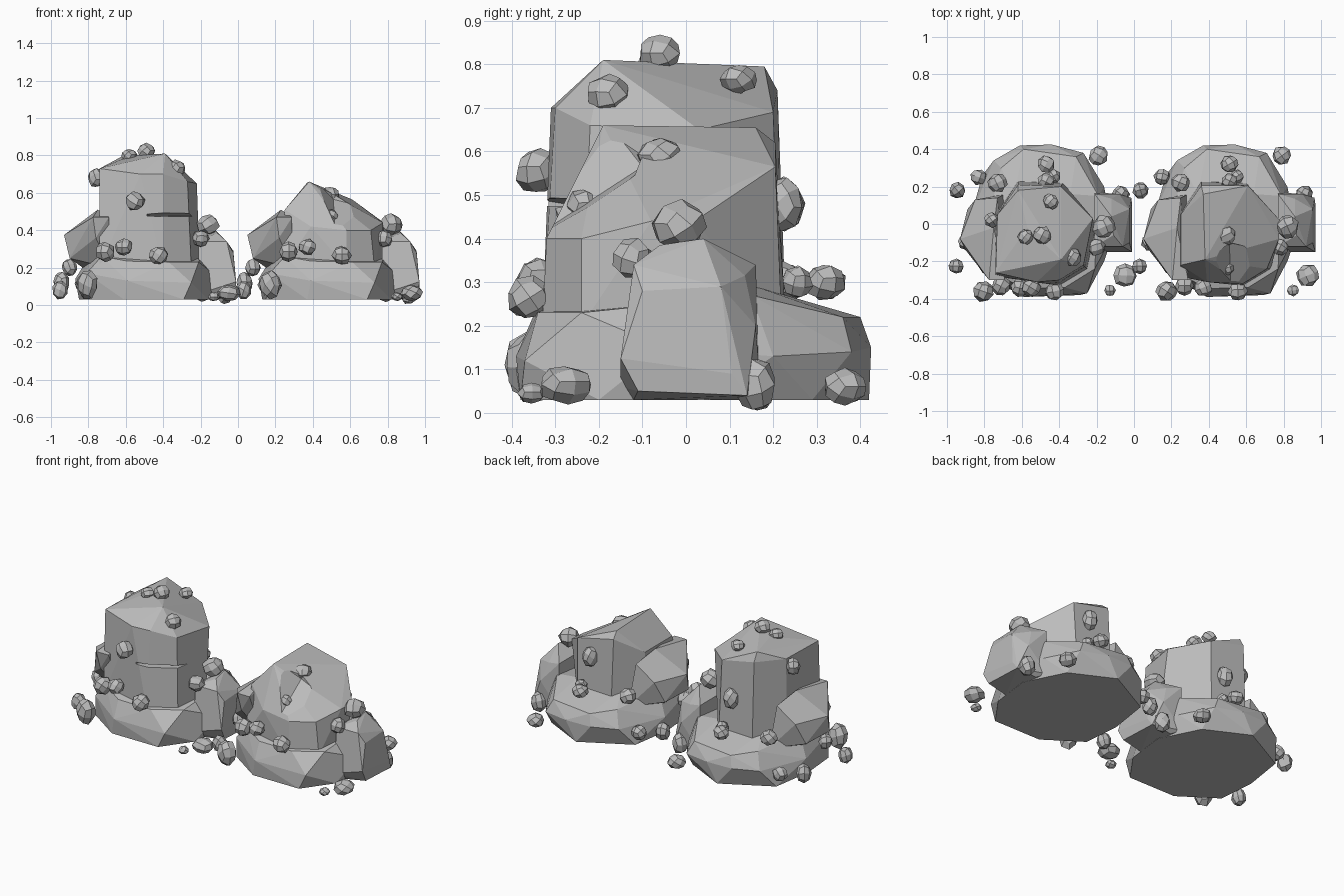
import bpy, bmesh, math, random
from mathutils import Vector, Matrix
random.seed(4)


def material(name, v):
    m = bpy.data.materials.new(name)
    m.diffuse_color = (v, v, v, 1)
    return m


STONE = material("grey_stone", 0.5)
OFF = 0.49          # the two piles sit at x = -OFF and x = +OFF


def finish(bm, name, dx):
    bmesh.ops.translate(bm, verts=bm.verts, vec=(dx, 0, 0))
    bmesh.ops.recalc_face_normals(bm, faces=bm.faces)
    me = bpy.data.meshes.new(name)
    bm.to_mesh(me)
    bm.free()
    ob = bpy.data.objects.new(name, me)
    me.materials.append(STONE)
    bpy.context.collection.objects.link(ob)
    return ob


def hull(name, pts, dx):
    """Faceted rock: convex hull of a few corner points."""
    bm = bmesh.new()
    for p in pts:
        bm.verts.new(p)
    r = bmesh.ops.convex_hull(bm, input=bm.verts)
    junk = {g for g in r["geom_interior"] + r["geom_unused"] if isinstance(g, bmesh.types.BMVert) and g.is_valid}
    bmesh.ops.delete(bm, geom=list(junk), context='VERTS')
    bmesh.ops.dissolve_limit(bm, angle_limit=math.radians(4), verts=bm.verts, edges=bm.edges)
    return finish(bm, name, dx)


def pebble(name, x, y, z, rx, rz, dx):
    """Small rounded stone: a cube cut once and pushed out to a ball."""
    bm = bmesh.new()
    bmesh.ops.create_cube(bm, size=2)
    bmesh.ops.subdivide_edges(bm, edges=bm.edges, cuts=1, use_grid_fill=True)
    rot = Matrix.Rotation(random.uniform(0, 3), 3, 'Z') @ Matrix.Rotation(random.uniform(.2, 1), 3, 'X')
    for v in bm.verts:
        d = rot @ v.co.normalized() * random.uniform(.97, 1.12)
        v.co = Vector((x + d.x * rx, y + d.y * rx, z + d.z * rz))
    return finish(bm, name, dx)


def notch(rock, name, pts, dx):
    """Cut a crack or hollow into a rock with a wedge."""
    c = hull(name, pts, dx)
    c.hide_render = True
    c.hide_viewport = True
    m = rock.modifiers.new("crack", 'BOOLEAN')
    m.operation, m.solver, m.object = 'DIFFERENCE', 'EXACT', c


BASE = [(-.36, 0, .03), (-.34, -.23, .03), (-.12, -.38, .03), (.20, -.38, .03),
        (.33, -.20, .03), (.36, .05, .03), (.24, .29, .03), (-.02, .42, .03), (-.32, .26, .03),
        (-.38, .05, .14), (-.32, -.26, .17), (-.10, -.39, .13), (.24, -.37, .12),
        (.38, -.05, .15), (.33, .20, .13), (.22, .38, .14), (.05, .425, .15),
        (-.12, .42, .15), (-.26, .34, .14),
        (-.30, .0, .27), (-.24, -.27, .26), (-.10, -.345, .235), (.12, -.34, .23),
        (.28, -.24, .23), (.30, .15, .27), (.18, .36, .22), (-.10, .40, .22),
        (-.22, .30, .24), (-.15, .16, .29), (.15, .16, .29)]
LEFT = [(-.44, -.08, .375), (-.41, -.14, .25), (-.40, .08, .25), (-.36, .13, .38),
        (-.26, -.02, .51), (-.24, .14, .47), (-.285, -.30, .47), (-.27, -.28, .36),
        (-.2, -.30, .47), (-.20, -.18, .2), (-.2, .16, .2), (-.34, 0, .2)]
SLAB = [(.475, -.11, .05), (.475, .14, .04), (.48, -.15, .125), (.48, .105, .09),
        (.465, -.10, .28), (.465, .08, .29), (.43, -.12, .34), (.38, -.06, .385),
        (.37, .04, .40), (.37, .135, .315), (.41, .16, .20), (.40, .15, .05),
        (.34, -.12, .03), (.34, .14, .03), (.28, -.15, .06), (.28, .17, .06),
        (.28, -.12, .34), (.28, .16, .34)]
# footprint shared by the tall column and the low boulder
FOOT = [(-.25, -.28), (.09, -.33), (.24, -.24), (.285, -.03), (.11, .22), (-.13, .23), (-.25, .05)]
COLUMN = [(x, y, .2) for x, y in FOOT] + [
    (-.25, -.26, .73), (-.03, -.31, .70), (.09, -.30, .70), (.22, -.22, .66),
    (.27, .03, .65), (.10, .20, .69), (-.13, .21, .74), (-.24, .05, .73),
    (-.10, -.20, .765), (.10, -.19, .81), (-.13, .18, .795), (-.08, -.02, .80)]
BOULDER = [(x, y, .2) for x, y in FOOT] + [
    (-.24, -.22, .51), (-.10, -.31, .42), (.09, -.32, .40), (.22, -.24, .40),
    (.285, -.08, .44), (.29, .02, .44), (.12, .205, .565), (-.13, .205, .62), (-.24, .05, .51),
    (-.11, -.19, .66), (.05, -.07, .555), (-.12, .16, .655)]

# stones (x, y, z, radius, half height) found on both piles
BOTH = [(-.455, .18, .12, .043, .055), (-.46, -.225, .08, .04, .05), (-.315, -.36, .11, .055, .075),
        (-.34, .25, .11, .043, .043), (-.41, -.1, .20, .04, .045),
        (-.22, -.33, .285, .05, .05), (-.12, -.34, .31, .047, .043), (.065, -.36, .265, .05, .047),
        (.02, .32, .30, .045, .04), (-.24, .22, .30, .05, .045), (.06, .255, .30, .035, .035),
        (.02, .225, .48, .045, .06), (.29, -.125, .355, .045, .045), (.33, -.015, .43, .06, .055),
        (.30, .365, .06, .05, .04), (.42, .16, .065, .045, .06),
        (.44, -.275, .065, .06, .042), (.36, -.355, .045, .03, .023)]
TALL = [(-.06, -.34, .555, .05, .05), (-.27, .02, .68, .04, .05), (0, -.06, .825, .048, .04),
        (-.09, -.07, .80, .04, .035), (.16, -.18, .73, .048, .045), (.045, .12, .765, .04, .033)]
LOW = [(.005, -.06, .59, .05, .042), (.005, -.235, .475, .037, .037)]

for side, dx, top, extra in (("left", -OFF, COLUMN, TALL), ("right", OFF, BOULDER, LOW)):
    hull(side + "_base_rock", BASE, dx)
    hull(side + "_rear_rock", LEFT, dx)
    hull(side + "_slab", SLAB, dx)
    main = hull(side + "_main_rock", top, dx)
    if side == "left":
        # crack across the front of the tall column
        notch(main, "front_crack_cutter", [(-.02, -.4, .475), (-.02, -.4, .50), (.4, -.36, .47),
              (.4, -.36, .54), (.02, -.25, .475), (.24, -.15, .475)], dx)
    else:
        # hollow in the sloping front of the low boulder
        notch(main, "hollow_cutter", [(.02, -.1, .565), (.03, -.4, .37), (-.09, -.19, .68),
              (-.09, -.4, .55), (.2, -.14, .52), (.22, -.4, .42), (.2, -.4, .8),
              (-.09, -.4, .8), (.05, -.1, .8)], dx)
    for i, p in enumerate(BOTH + extra):
        pebble(f"{side}_pebble_{i + 1}", *p, dx)
